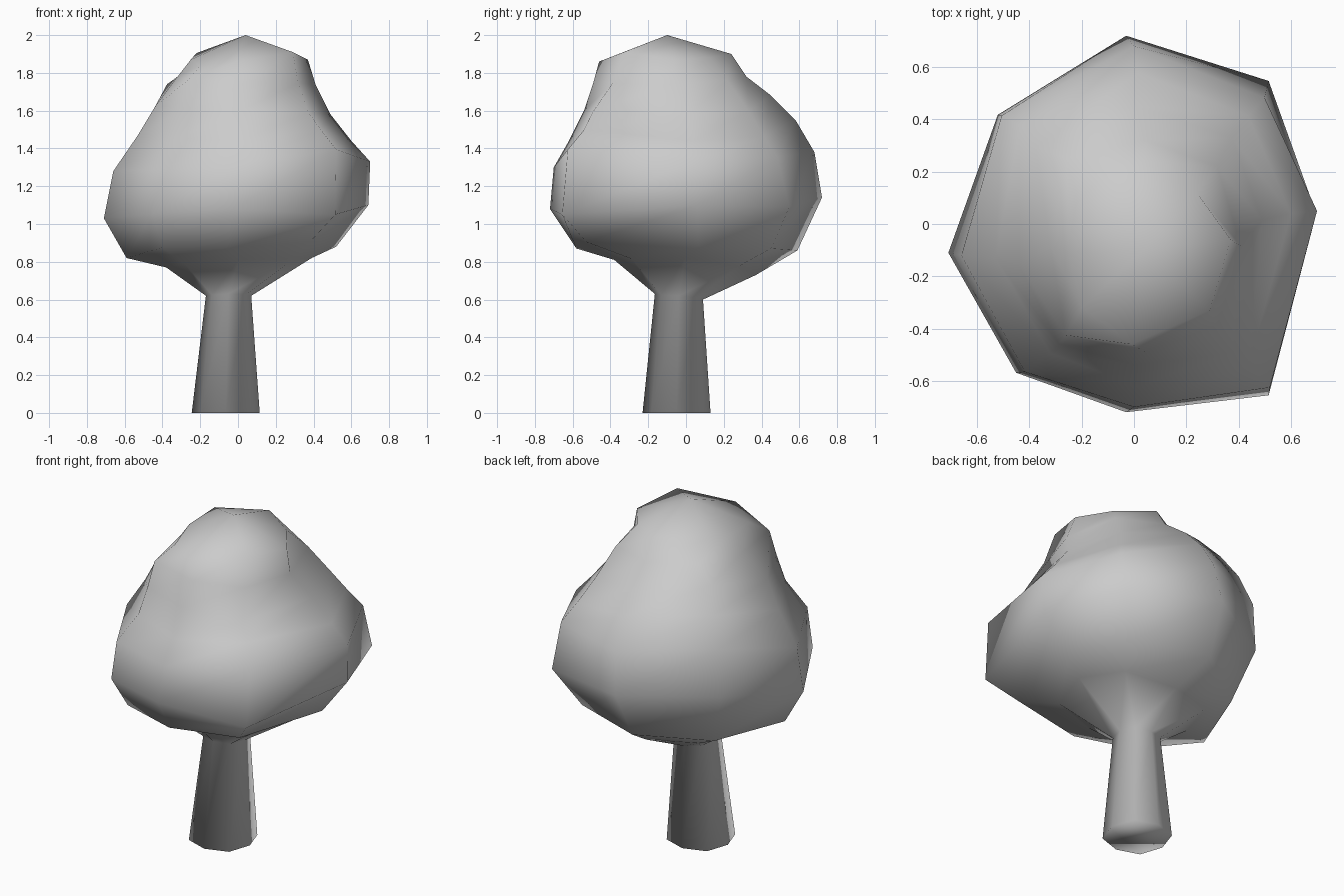
import bpy, bmesh

if "Cube" in bpy.data.objects:
    bpy.data.objects.remove(bpy.data.objects["Cube"])

# Rings from ground to crown: (west x, z), (east x, z), (south y, z), (north y, z)
RINGS = [
    ((-.245, 0), (.115, 0), (-.23, 0), (.13, 0)),
    ((-.17, .62), (.07, .62), (-.165, .63), (.09, .60)),
    ((-.38, .77), (.39, .82), (-.38, .81), (.37, .73)),
    ((-.59, .82), (.52, .88), (-.58, .87), (.59, .86)),
    ((-.71, 1.03), (.69, 1.10), (-.72, 1.08), (.72, 1.14)),
    ((-.66, 1.28), (.70, 1.33), (-.70, 1.30), (.68, 1.38)),
    ((-.53, 1.47), (.60, 1.44), (-.62, 1.44), (.58, 1.55)),
    ((-.44, 1.62), (.49, 1.58), (-.54, 1.60), (.45, 1.68)),
    ((-.32, 1.78), (.41, 1.74), (-.49, 1.75), (.32, 1.78)),
]
# How far the diagonal corners of the canopy reach: (x, y) share of the half extents
DIAGONALS = {"ne": (.75, .76), "nw": (.73, .58), "sw": (.63, .79), "se": (.75, .91)}
# Lumps: (ring, corner) -> (extra reach factor, extra height)
LUMPS = {
    (4, "ne"): (1.0, -.03), (5, "ne"): (.94, 0), (6, "ne"): (.95, -.03), (7, "ne"): (1.0, -.03),
    (3, "nw"): (.95, -.02), (4, "nw"): (1.0, .06), (5, "nw"): (1.06, .10), (6, "nw"): (1.14, .09),
    (7, "nw"): (1.18, .09), (8, "nw"): (1.1, .04),
    (3, "sw"): (1.05, .03), (5, "sw"): (1.02, 0), (7, "sw"): (1.06, 0), (8, "sw"): (1.12, 0),
    (3, "se"): (1.0, .03), (4, "se"): (1.0, -.04), (5, "se"): (.98, .08), (6, "se"): (.95, .06),
}
# Crown rim, counter-clockwise from the east
CROWN = [(.37, -.06, 1.87), (.24, .12, 1.88), (.04, .24, 1.90), (-.22, .09, 1.905),
         (-.25, -.11, 1.87), (-.20, -.32, 1.84), (-.01, -.46, 1.86), (.29, -.33, 1.91)]


def ring_points(i, w, e, s, n):
    canopy = 3 <= i <= 7
    cx, cy = (w[0] + e[0]) / 2, (s[0] + n[0]) / 2
    east_y, west_y = (cy + .06, cy - .11) if canopy else (cy, cy)

    def corner(key, a, b):
        fx, fy = DIAGONALS[key] if canopy else (.75, .75)
        grow, lift = LUMPS.get((i, key), (1, 0))
        return (cx + (a[0] - cx) * fx * grow, cy + (b[0] - cy) * fy * grow,
                (a[1] + b[1]) / 2 + lift)

    return [(e[0], east_y, e[1]), corner("ne", e, n), (cx - .02 * canopy, n[0], n[1]),
            corner("nw", w, n), (w[0], west_y, w[1]), corner("sw", w, s),
            (cx - .02 * canopy, s[0], s[1]), corner("se", e, s)]


# Trunk and canopy as one continuous eight-sided skin
bm = bmesh.new()
rings = [ring_points(i, *r) for i, r in enumerate(RINGS)] + [CROWN]
loops = [[bm.verts.new(p) for p in pts] for pts in rings]
for a, b in zip(loops, loops[1:]):
    for i in range(8):
        j = (i + 1) % 8
        bm.faces.new((a[i], a[j], b[j], b[i]))

# Flat foot and pointed crown
bm.faces.new(loops[0][::-1])
apex = bm.verts.new((.04, -.10, 2.0))
for i in range(8):
    bm.faces.new((loops[-1][i], loops[-1][(i + 1) % 8], apex))

bmesh.ops.recalc_face_normals(bm, faces=bm.faces)
for f in bm.faces:
    f.smooth = True
mesh = bpy.data.meshes.new("tree")
bm.to_mesh(mesh)
bm.free()
tree = bpy.data.objects.new("tree", mesh)
bpy.context.collection.objects.link(tree)
